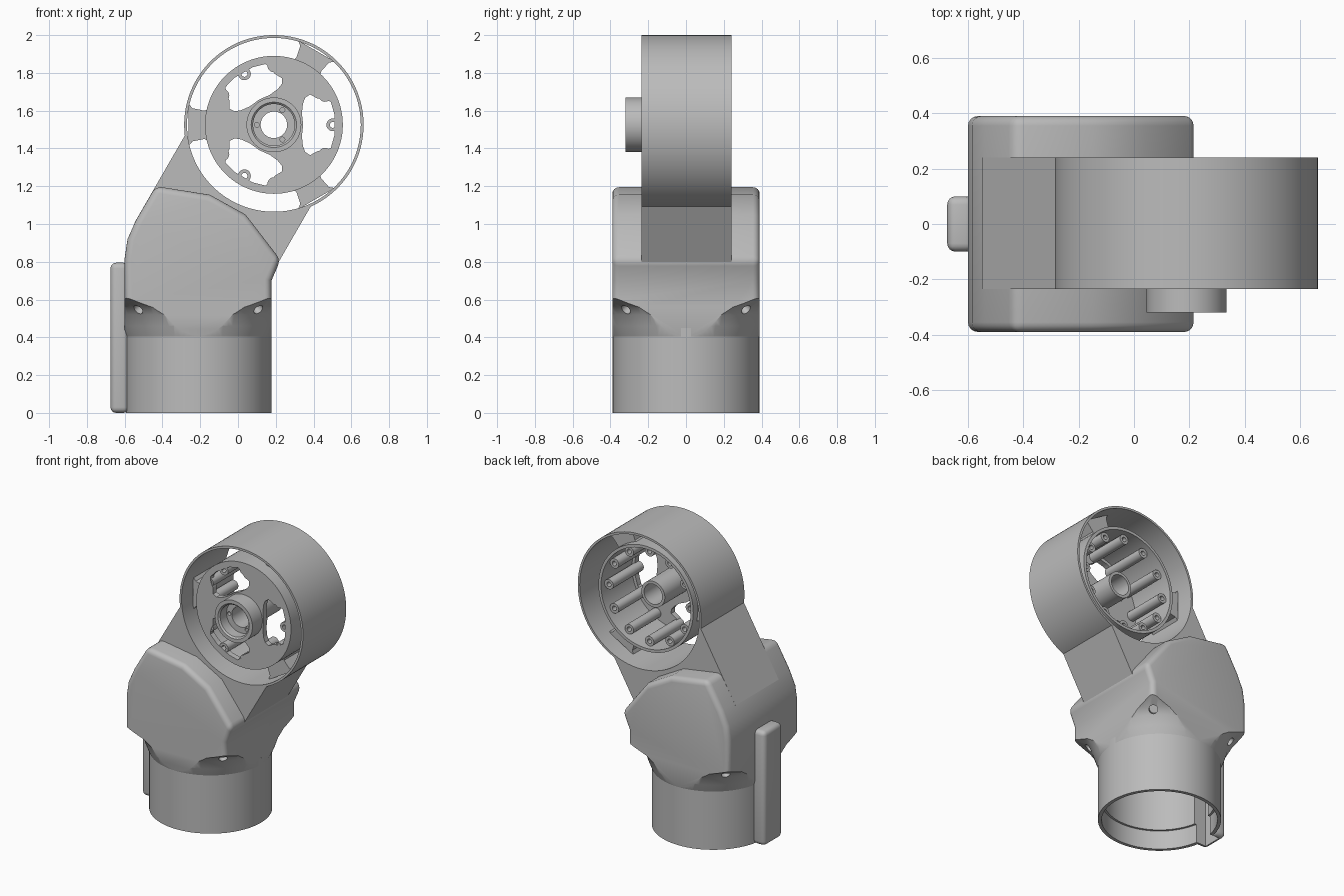
import bpy, bmesh
from math import radians, cos, sin, pi
from mathutils import Matrix, Vector

if "Cube" in bpy.data.objects:
    bpy.data.objects.remove(bpy.data.objects["Cube"])

grey = bpy.data.materials.new("plain grey")
grey.use_nodes = True
grey.diffuse_color = (0.5, 0.5, 0.5, 1)
grey.node_tree.nodes["Principled BSDF"].inputs["Base Color"].default_value = (0.5, 0.5, 0.5, 1)

RING = Vector((0.19, 0, 1.525))    # wheel centre
TUBE = Vector((-0.21, 0, 0))       # socket axis
TURN_Y = Matrix.Rotation(-pi / 2, 4, "X")  # lathe axis z -> y


def finish(name, bm):
    bmesh.ops.recalc_face_normals(bm, faces=bm.faces)
    mesh = bpy.data.meshes.new(name)
    bm.to_mesh(mesh)
    bm.free()
    mesh.materials.append(grey)
    ob = bpy.data.objects.new(name, mesh)
    bpy.context.collection.objects.link(ob)
    return ob


def prism(name, pts, y0, y1):
    """Extrude an x-z outline along y."""
    bm = bmesh.new()
    face = bm.faces.new([bm.verts.new((x, y0, z)) for x, z in pts])
    out = bmesh.ops.extrude_face_region(bm, geom=[face])["geom"]
    verts = [v for v in out if isinstance(v, bmesh.types.BMVert)]
    bmesh.ops.translate(bm, verts=verts, vec=(0, y1 - y0, 0))
    return finish(name, bm)


def lathe(name, profile, matrix, sides=96):
    """Revolve a closed (radius, height) outline around the local z axis."""
    bm = bmesh.new()
    rings = []
    for i in range(sides):
        a = 2 * pi * i / sides
        rings.append([bm.verts.new((r * cos(a), r * sin(a), h)) for r, h in profile])
    n = len(profile)
    for i in range(sides):
        a, b = rings[i], rings[(i + 1) % sides]
        for j in range(n):
            k = (j + 1) % n
            bm.faces.new((a[j], a[k], b[k], b[j]))
    bmesh.ops.transform(bm, matrix=matrix, verts=bm.verts)
    return finish(name, bm)


def rod(name, r, h0, h1, matrix, sides=96):
    bm = bmesh.new()
    bmesh.ops.create_cone(bm, cap_ends=True, segments=sides, radius1=r, radius2=r, depth=h1 - h0,
                          matrix=matrix @ Matrix.Translation((0, 0, (h0 + h1) / 2)))
    return finish(name, bm)


def box(name, lo, hi, matrix=Matrix()):
    lo, hi = Vector(lo), Vector(hi)
    bm = bmesh.new()
    bmesh.ops.create_cube(bm, size=1, matrix=matrix @ Matrix.Translation((lo + hi) / 2)
                          @ Matrix.Diagonal((*(hi - lo), 1)))
    return finish(name, bm)


def apply(ob, kind, **settings):
    bpy.context.view_layer.objects.active = ob
    mod = ob.modifiers.new("mod", kind)
    for key, value in settings.items():
        setattr(mod, key, value)
    bpy.ops.object.modifier_apply(modifier=mod.name)


def combine(ob, other, operation="DIFFERENCE", keep=False):
    apply(ob, "BOOLEAN", object=other, operation=operation, solver="EXACT")
    if not keep:
        bpy.data.objects.remove(other)


def polar(points, turn=0):
    return [(RING.x + r * cos(radians(a + turn)), RING.z + r * sin(radians(a + turn)))
            for r, a in points]


def mirrored(points):
    return points + [(r, -a) for r, a in reversed(points) if a]


at_ring = Matrix.Translation(RING) @ TURN_Y
at_tube = Matrix.Translation(TUBE)

# Outer wheel rim with the slanted neck, bored through
rim = rod("rim_and_neck", 0.475, -0.235, 0.24, at_ring, 128)
neck_frame = Matrix.Translation(RING) @ Matrix.Rotation(radians(30), 4, "Y")
combine(rim, box("neck", (-0.38, -0.235, -0.82), (0.385, 0.24, 0), neck_frame), "UNION")
combine(rim, rod("rim_bore", 0.46, -1, 1, at_ring, 128))

# Three spokes with flared ends
spoke = mirrored([(0.355, 14), (0.375, 11.5), (0.44, 11.5), (0.465, 14)])
for i in range(3):
    prism(f"spoke_{i + 1}", polar(spoke, 60 + 120 * i), -0.12, 0.12)

# Cup-shaped wheel centre with raised hub
cup = lathe("wheel_centre", [
    (0.365, -0.21), (0.365, 0.17), (0.345, 0.17), (0.345, -0.17), (0.09, -0.17), (0.09, 0.09),
    (0.07, 0.09), (0.07, -0.24), (0.11, -0.24), (0.11, -0.31), (0.12, -0.32), (0.145, -0.32),
    (0.145, -0.21)], at_ring)
petal = mirrored([(0.155, 0), (0.16, 22), (0.19, 36), (0.22, 41), (0.25, 40), (0.27, 31),
                  (0.3, 27), (0.325, 22), (0.325, 10)])
for i in range(3):
    combine(cup, prism("petal", polar(petal, 120 * i), -0.23, -0.15))
    a = radians(60 + 120 * i)
    spot = at_ring @ Matrix.Translation((0.09 * cos(a), 0.09 * sin(a), 0))
    combine(cup, rod("hub_screw", 0.013, -0.27, -0.2, spot, 16))

# Screw bosses around the inside of the cup
for i in range(12):
    a = radians(30 * i)
    spot = at_ring @ Matrix.Translation((0.312 * cos(a), 0.312 * sin(a), 0))
    lathe(f"screw_boss_{i + 1}", [(0.034, -0.205), (0.034, 0.13), (0.016, 0.13), (0.016, -0.205)],
          spot, 20)

# Housing block with rounded edges
housing = prism("housing", [
    (-0.6, 0.25), (-0.6, 0.82), (-0.585, 0.92), (-0.54, 1.02), (-0.435, 1.2), (-0.15, 1.155),
    (0.04, 1.05), (0.225, 0.81), (0.177, 0.7), (0.177, 0.25)], -0.39, 0.39)
apply(housing, "BEVEL", width=0.035, segments=4, limit_method="ANGLE", angle_limit=radians(30))

# Underside of the housing flows from round to square
flare = lathe("flare", [(0.05, 0.4), (0.386, 0.4), (0.41, 0.46), (0.43, 0.52), (0.46, 0.56),
                        (0.55, 0.615), (0.9, 0.8), (0.9, 1.4), (0.05, 1.4)], at_tube)
combine(flare, rod("flare_core", 0.1, 0.4, 1.4, at_tube), "UNION")
combine(housing, flare, "INTERSECT")
bore = rod("bore", 0.35, -0.1, 0.72, at_tube)
combine(housing, bore)

# Slanted screw holes at the four lower corners
for sx in (-1, 1):
    for sy in (-1, 1):
        aim = Vector((sx, sy, -1.0)).to_track_quat("Z", "Y").to_matrix().to_4x4()
        spot = Matrix.Translation(TUBE + Vector((0.32 * sx, 0.32 * sy, 0.545))) @ aim
        combine(housing, rod("corner_screw", 0.028, -0.06, 0.1, spot, 20))

# Round socket, stepped inside
socket = lathe("socket", [(0.388, 0), (0.388, 0.45), (0.35, 0.45), (0.35, 0.13), (0.365, 0.13),
                          (0.365, 0)], at_tube)

# Side tab with an inner slot
tab = box("side_tab", (-0.675, -0.1, 0), (-0.578, 0.1, 0.795))
apply(tab, "BEVEL", width=0.03, segments=4)
slot = box("slot", (-0.645, -0.065, -0.1), (-0.5, 0.065, 0.38))
combine(socket, slot, keep=True)
combine(tab, slot)

# Smooth shading with crisp edges
bpy.ops.object.select_all(action="DESELECT")
for ob in bpy.context.collection.objects:
    if ob.type == "MESH" and ob.data.materials and ob.data.materials[0] == grey:
        ob.select_set(True)
        bpy.context.view_layer.objects.active = ob
bpy.ops.object.shade_smooth_by_angle(angle=radians(30))
